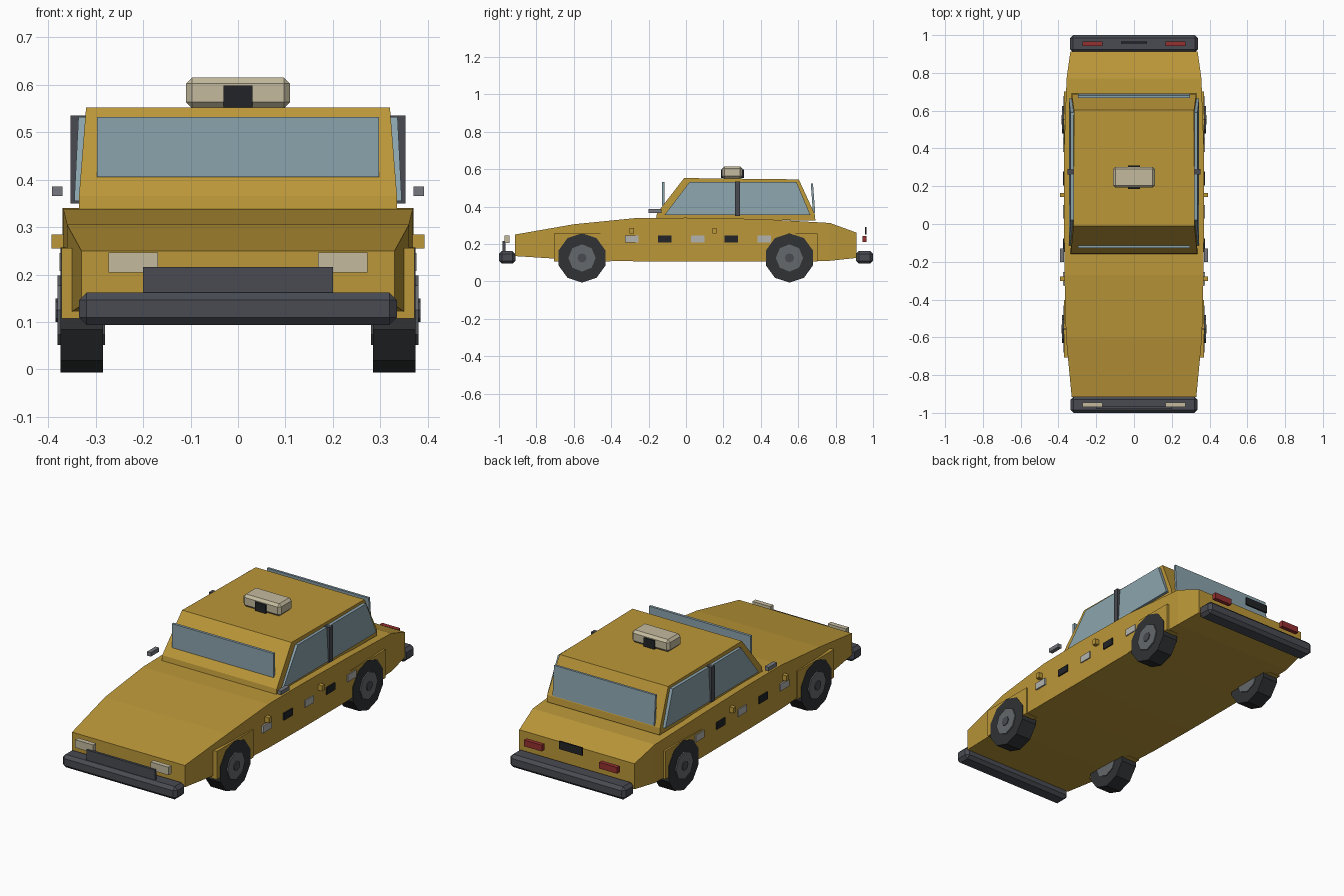
import bpy, bmesh
from math import pi
from mathutils import Matrix

if "Cube" in bpy.data.objects:
    bpy.data.objects.remove(bpy.data.objects["Cube"])


def mat(name, r, g, b):
    m = bpy.data.materials.new(name)
    m.diffuse_color = (r, g, b, 1)
    m.use_nodes = True
    m.node_tree.nodes["Principled BSDF"].inputs["Base Color"].default_value = m.diffuse_color
    return m


PAINT = mat("paint", .50, .31, .04)
GLASS = mat("glass", .26, .37, .42)
DARK = mat("dark_trim", .065, .07, .085)
TYRE = mat("tyre", .03, .032, .035)
HUB = mat("hub", .13, .14, .15)
BLACK = mat("black", .015, .017, .02)
PALE = mat("pale", .55, .49, .34)
WHITE = mat("white", .45, .45, .43)
GREY = mat("grey", .18, .19, .21)
RED = mat("red", .3, .03, .03)


def finish(name, bm, material):
    bmesh.ops.recalc_face_normals(bm, faces=bm.faces)
    me = bpy.data.meshes.new(name)
    bm.to_mesh(me)
    bm.free()
    me.materials.append(material)
    ob = bpy.data.objects.new(name, me)
    bpy.context.collection.objects.link(ob)
    return ob


def box(name, x, y, z, material, bevel=0):
    """Box from (min, max) ranges."""
    bm = bmesh.new()
    bmesh.ops.create_cube(bm, size=1)
    for v in bm.verts:
        v.co = [(r[0] + r[1]) / 2 + c * (r[1] - r[0]) for r, c in zip((x, y, z), v.co)]
    ob = finish(name, bm, material)
    if bevel:
        mod = ob.modifiers.new("bevel", "BEVEL")
        mod.width = bevel
        mod.segments = 1
    return ob


def pair(name, x, y, z, material):
    box(name + "_right", x, y, z, material)
    box(name + "_left", (-x[1], -x[0]), y, z, material)


def loft(name, rings, material):
    """Skin consecutive rings of points and cap both ends."""
    bm = bmesh.new()
    vs = [[bm.verts.new(p) for p in ring] for ring in rings]
    n = len(vs[0])
    for a, b in zip(vs, vs[1:]):
        for i in range(n):
            j = (i + 1) % n
            bm.faces.new((a[i], a[j], b[j], b[i]))
    bm.faces.new(vs[0])
    bm.faces.new(vs[-1])
    return finish(name, bm, material)


def disc(name, x0, x1, y, z, r, sides, material):
    """Cylinder lying along x."""
    bm = bmesh.new()
    bmesh.ops.create_cone(bm, cap_ends=True, segments=sides, radius1=r, radius2=r, depth=x1 - x0,
                          matrix=Matrix.Translation(((x0 + x1) / 2, y, z)) @ Matrix.Rotation(pi / 2, 4, "Y"))
    bmesh.ops.rotate(bm, verts=bm.verts, cent=(0, y, z), matrix=Matrix.Rotation(pi / 2, 3, "X"))
    return finish(name, bm, material)


# Lower body: y, half width, top, bottom
stations = [(-.915, .33, .25, .135), (-.6, .36, .305, .115), (-.27, .368, .338, .107),
            (0, .37, .34, .105), (.4, .37, .333, .105), (.77, .357, .312, .11), (.912, .337, .26, .125)]
loft("body", [[(-w, y, b), (w, y, b), (w, y, t), (-w, y, t)] for y, w, t, b in stations], PAINT)

# Cabin
loft("cabin", [
    [(-.335, -.16, .335), (.335, -.16, .335), (.33, .692, .325), (-.33, .692, .325)],
    [(-.335, -.155, .365), (.335, -.155, .365), (.33, .688, .36), (-.33, .688, .36)],
    [(-.32, -.01, .552), (.32, -.01, .552), (.318, .603, .545), (-.318, .603, .545)]], PAINT)

# Windscreen and rear window
box("windscreen", (-.297, .297), (-.128, -.114), (.405, .532), GLASS)
loft("rear_window", [[(-.297, y + d, z), (.297, y + d, z), (.297, y + d + .012, z), (-.297, y + d + .012, z)]
                     for y, d, z in ((.675, .004, .365), (.675, -.008, .522))], GLASS)

# Side windows and door pillars
panes = {"front_side_window": [(-.115, .355), (.27, .355), (.27, .532), (.02, .532)],
         "rear_side_window": [(.28, .355), (.665, .355), (.59, .532), (.28, .532)]}
for s, side in ((1, "right"), (-1, "left")):
    for name, prof in panes.items():
        # the outer face leans in with the cabin
        loft(f"{name}_{side}", [[(s * (x - (z - .355) * .05), y, z) for y, z in prof]
                                for x in (.315, .345)], GLASS)
    disc_x = (.32, .353) if s > 0 else (-.353, -.32)
    box("door_pillar_" + side, disc_x, (.262, .29), (.35, .535), DARK)

# Wheels and wheel arch panels
for y, end in ((-.556, "front"), (.553, "rear")):
    mid = y + (.001 if y < 0 else -.003)
    pair(end + "_wheel_arch", (.3, .3715), (mid - .152, mid + .152), (.107, .256), PAINT)
    for s, side in ((1, "right"), (-1, "left")):
        def wheel_part(part, a, b, r, n, m):
            x0, x1 = sorted((s * a, s * b))
            disc(f"{end}_{part}_{side}", x0, x1, y, .125, r, n, m)
        wheel_part("tyre", .284, .374, .1315, 10, TYRE)
        wheel_part("hub", .280, .380, .073, 8, HUB)
        wheel_part("hub_cap", .3, .384, .025, 8, DARK)

# Bumpers, grille, lights and plate
box("front_bumper", (-.335, .335), (-1, -.912), (.094, .162), DARK, .016)
box("rear_bumper", (-.338, .338), (.908, 1), (.094, .162), DARK, .016)
box("grille", (-.2, .2), (-.98, -.966), (.13, .216), DARK)
pair("headlight", (.168, .273), (-.97, -.945), (.204, .246), PALE)
pair("tail_light", (.168, .273), (.943, .965), (.21, .243), RED)
box("rear_plate", (-.068, .068), (.956, .965), (.25, .291), BLACK)

# Mirrors, door handles and checker strip
pair("mirror", (.37, .392), (-.2, -.13), (.365, .386), GREY)
for i, y in enumerate((-.29, .153)):
    pair(f"door_handle_{i}", (.36, .393), (y - .011, y + .011), (.255, .284), PAINT)
for i in range(5):
    y = -.29 + i * .177
    pair(f"checker_{i}", (.36, .376), (y - .036, y + .036), (.208, .245), BLACK if i % 2 else WHITE)

# Roof sign with dark panels
box("roof_sign", (-.11, .11), (.192, .303), (.55, .615), PALE, .013)
box("roof_sign_panel", (-.031, .031), (.186, .309), (.552, .598), BLACK)
